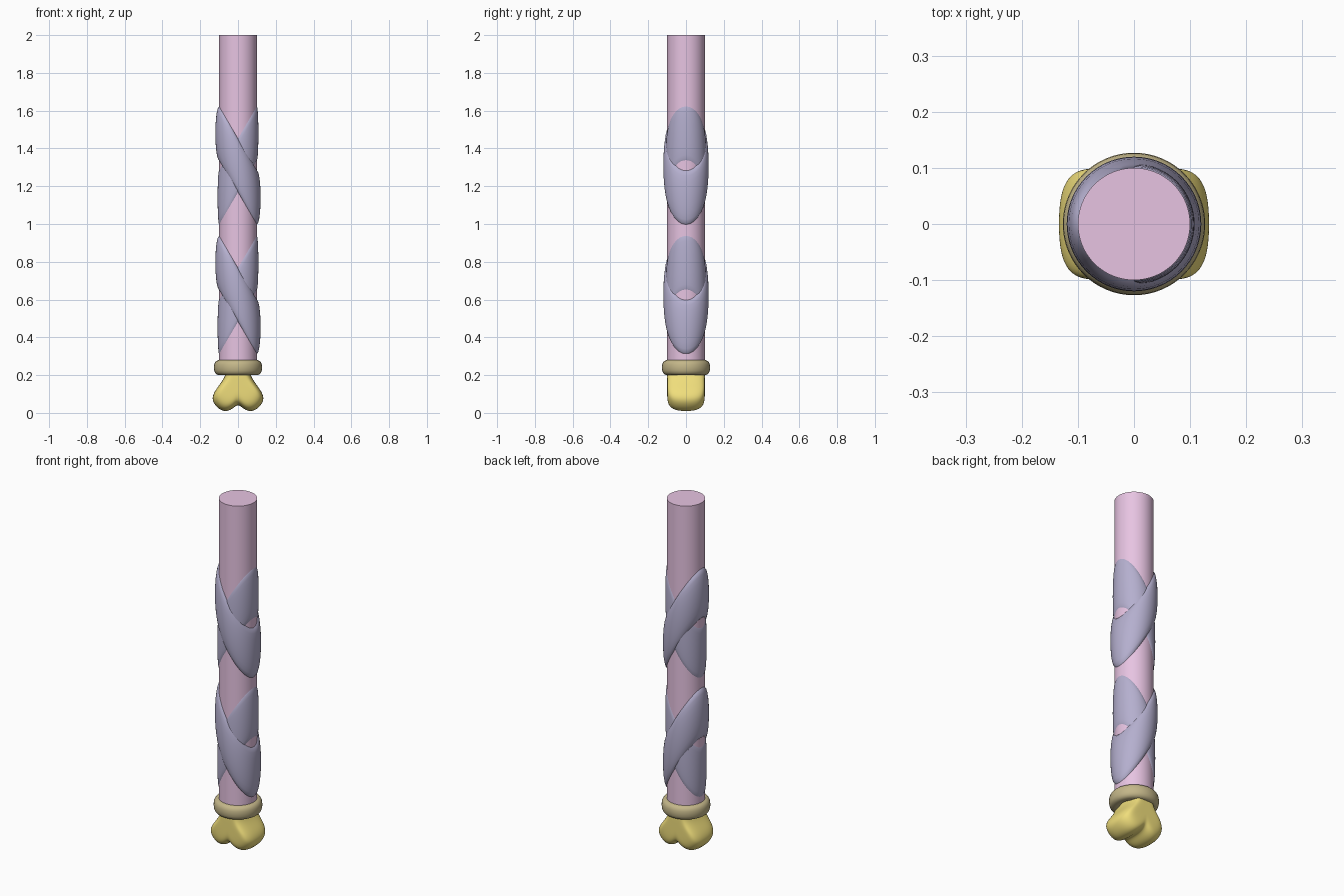
import bpy, bmesh, math

if "Cube" in bpy.data.objects:
    bpy.data.objects.remove(bpy.data.objects["Cube"])


def material(name, rgb):
    m = bpy.data.materials.new(name)
    m.diffuse_color = (*rgb, 1)
    m.use_nodes = True
    m.node_tree.nodes["Principled BSDF"].inputs["Base Color"].default_value = m.diffuse_color
    return m


PINK = material("pink", (0.80, 0.55, 0.76))
PURPLE = material("purple", (0.46, 0.43, 0.62))
BRONZE = material("bronze", (0.55, 0.47, 0.25))
GOLD = material("gold", (0.87, 0.73, 0.20))


def finish(bm, name, mat, angle=40):
    bmesh.ops.recalc_face_normals(bm, faces=bm.faces)
    me = bpy.data.meshes.new(name)
    bm.to_mesh(me)
    bm.free()
    ob = bpy.data.objects.new(name, me)
    bpy.context.collection.objects.link(ob)
    me.materials.append(mat)
    bpy.ops.object.select_all(action='DESELECT')
    ob.select_set(True)
    bpy.context.view_layer.objects.active = ob
    bpy.ops.object.shade_smooth_by_angle(angle=math.radians(angle))
    return ob


def bridge(bm, a, b):
    n = len(a)
    for i in range(n):
        bm.faces.new((a[i], a[(i + 1) % n], b[(i + 1) % n], b[i]))


def band(name, mat, z, radius, thick, half_height, slope=0.0, segs=64, sides=20, power=1.0):
    """Ring of elliptical section, sheared so it runs diagonally round the pole."""
    def c(v):
        return math.copysign(abs(v) ** power, v)
    bm = bmesh.new()
    loops = []
    for i in range(segs):
        a = 2 * math.pi * i / segs
        loop = []
        for j in range(sides):
            t = 2 * math.pi * j / sides
            r = radius + thick * c(math.cos(t))
            loop.append(bm.verts.new((r * math.cos(a), r * math.sin(a),
                                      z + half_height * c(math.sin(t))
                                      + slope * radius * math.cos(a))))
        loops.append(loop)
    for i in range(segs):
        bridge(bm, loops[i], loops[(i + 1) % segs])
    return finish(bm, name, mat, 60)


# Pole
bm = bmesh.new()
bmesh.ops.create_cone(bm, cap_ends=True, segments=64, radius1=0.1, radius2=0.1, depth=1.78)
bmesh.ops.translate(bm, verts=bm.verts, vec=(0, 0, 1.11))
finish(bm, "pole", PINK)

# Two pairs of crossed ribbons
for label, z in (("lower", 0.625), ("upper", 1.31)):
    band(label + "_outer_ribbon", PURPLE, z, 0.1, 0.02, 0.142, -1.7)
    band(label + "_inner_ribbon", PURPLE, z, 0.1, 0.008, 0.142, 1.7)

# Collar
band("collar", BRONZE, 0.24, 0.095, 0.032, 0.04, power=0.8)

# Two-lobed foot: half outline mirrored, then layered along y
half = [(0.03, 0.018), (0.068, 0.004), (0.104, 0.02), (0.13, 0.05), (0.138, 0.078),
        (0.126, 0.112), (0.1, 0.147), (0.077, 0.18), (0.064, 0.21), (0.058, 0.24)]
outline = [(0, 0.05)] + half + [(-x, z) for x, z in reversed(half)]
layers = [(0.1, 0.5), (0.097, 0.72), (0.083, 0.88), (0.05, 0.98)]
layers = [(-y, s) for y, s in layers] + [(0, 1.0)] + layers[::-1]
bm = bmesh.new()
loops = [[bm.verts.new((x * s, y, 0.17 + (z - 0.17) * s)) for x, z in outline]
         for y, s in layers]
for a, b in zip(loops, loops[1:]):
    bridge(bm, a, b)
for loop, y in ((loops[0], -0.1), (loops[-1], 0.1)):
    mid = bm.verts.new((0, y, 0.15))
    for i in range(len(loop)):
        bm.faces.new((loop[i], loop[(i + 1) % len(loop)], mid))
foot = finish(bm, "foot", GOLD, 180)
foot.modifiers.new("smooth", 'SUBSURF').levels = 2
foot.modifiers["smooth"].render_levels = 2
